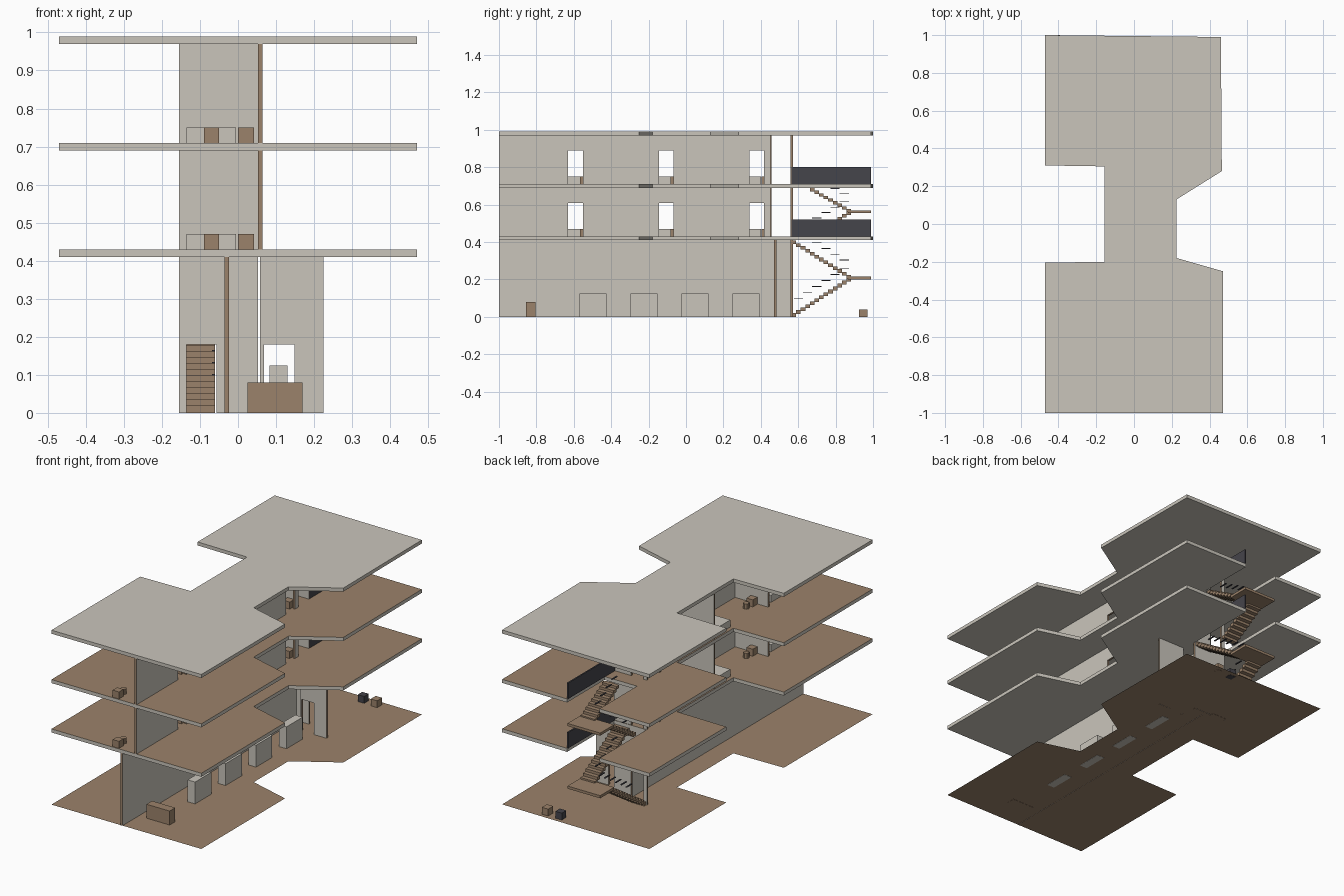
import bpy, bmesh

if "Cube" in bpy.data.objects:
    bpy.data.objects.remove(bpy.data.objects["Cube"])


def material(name, rgb):
    m = bpy.data.materials.new(name)
    m.use_nodes = True
    m.diffuse_color = (*rgb, 1)
    m.node_tree.nodes["Principled BSDF"].inputs["Base Color"].default_value = (*rgb, 1)
    return m


LIGHT = material("warm light grey", (0.59, 0.56, 0.50))
BROWN = material("wood brown", (0.33, 0.225, 0.145))
DARK = material("charcoal", (0.06, 0.058, 0.07))


def finish(name, bm, mats):
    bmesh.ops.recalc_face_normals(bm, faces=bm.faces)
    me = bpy.data.meshes.new(name)
    bm.to_mesh(me)
    bm.free()
    for m in mats:
        me.materials.append(m)
    ob = bpy.data.objects.new(name, me)
    bpy.context.scene.collection.objects.link(ob)
    return ob


def add_box(bm, x, y, z):
    v = bmesh.ops.create_cube(bm, size=1)["verts"]
    for p in v:
        for i, (a, b) in enumerate((x, y, z)):
            p.co[i] = a if p.co[i] < 0 else b


def box(name, x, y, z, mat):
    bm = bmesh.new()
    add_box(bm, x, y, z)
    return finish(name, bm, [mat])


def prism(points, offset):
    """Extrude a closed outline of 3D points along an offset."""
    bm = bmesh.new()
    f = bm.faces.new([bm.verts.new(p) for p in points])
    ext = bmesh.ops.extrude_face_region(bm, geom=[f], use_keep_orig=True)
    moved = [g for g in ext["geom"] if isinstance(g, bmesh.types.BMVert)]
    bmesh.ops.translate(bm, verts=moved, vec=offset)
    return bm


def wall(name, axis, at, start, end, z0, z1, doors=(), thick=0.012):
    """Thin wall along an axis: light faces, brown rim, door notches."""
    outline = [(start, z0)]
    for a, b in doors:
        outline += [(a, z0), (a, z0 + 0.18), (b, z0 + 0.18), (b, z0)]
    outline += [(end, z0), (end, z1), (start, z1)]
    if axis == "y":
        bm = prism([(at, s, z) for s, z in outline], (thick, 0, 0))
    else:
        bm = prism([(s, at, z) for s, z in outline], (0, thick, 0))
    ob = finish(name, bm, [LIGHT, BROWN])
    across = 0 if axis == "y" else 1
    for p in ob.data.polygons:
        p.material_index = 0 if abs(p.normal[across]) > 0.9 else 1


# Floor plates
FRONT = [(-0.47, -1), (0.47, -1), (0.47, -0.25), (0.225, -0.18),
         (0.225, 0.13), (0.465, 0.28), (0.46, 0.99)]
BACK = [(-0.47, 1), (-0.47, 0.31), (-0.157, 0.305), (-0.157, -0.2), (-0.47, -0.205)]


def slab(name, z, well=None, top=LIGHT):
    notch = []
    if well:
        notch = [(0.05, 0.994), (0.05, well), (-0.155, well), (-0.155, 0.997)]
    bm = prism([(x, y, z) for x, y in FRONT + notch + BACK], (0, 0, 0.02))
    ob = finish(name, bm, [LIGHT, top])
    for p in ob.data.polygons:
        p.material_index = 1 if p.normal.z > 0.9 else 0


bm = bmesh.new()
bm.faces.new([bm.verts.new((x, y, 0.001)) for x, y in FRONT + BACK])
finish("ground_floor", bm, [BROWN])
slab("first_floor_slab", 0.41, 0.575, BROWN)
slab("second_floor_slab", 0.69, 0.66, BROWN)
slab("roof_slab", 0.97)

# Ground storey walls
STAIR_DOOR = [(-0.135, -0.057)]
wall("ground_long_wall", "y", -0.036, -1, 0.562, 0, 0.41)
wall("ground_entry_wall", "x", 0.471, 0.058, 0.225, 0, 0.41, [(0.068, 0.148)])
wall("ground_stair_wall", "x", 0.56, -0.155, 0.052, 0, 0.41, STAIR_DOOR)

# Ground storey furniture
box("reception_desk", (0.025, 0.17), (-0.855, -0.805), (0, 0.08), BROWN)
for i in range(4):
    y = -0.57 + 0.273 * i
    box("display_block", (0.083, 0.13), (y, y + 0.145), (0, 0.125), LIGHT)
box("brown_crate", (0.185, 0.225), (0.925, 0.97), (0, 0.04), BROWN)
box("dark_crate", (0.1, 0.14), (0.93, 0.97), (0, 0.04), DARK)

# Upper storeys: walls, three rooms each, stairwell railing
ROOM = 0.485
for z in (0.43, 0.71):
    top = z + 0.26
    doors = [(-0.63 + ROOM * k, -0.552 + ROOM * k) for k in range(3)]
    wall("upper_long_wall", "y", 0.052, -1, 0.452, z, top, doors)
    wall("upper_stair_wall", "x", 0.56, -0.155, 0.052, z, top, STAIR_DOOR)
    box("stair_railing", (0.045, 0.053), (0.565, 0.99), (z, z + 0.09), DARK)
    for k in range(3):
        s = ROOM * k
        wall("room_wall", "x", -0.525 + s, -0.155, 0.052, z, top)
        box("bed", (-0.135, -0.005), (-0.69 + s, -0.568 + s), (z, z + 0.04), LIGHT)
        box("cabinet", (0, 0.042), (-0.567 + s, -0.527 + s), (z, z + 0.04), BROWN)
        box("table", (-0.09, -0.05), (-0.995 + s, -0.955 + s), (z, z + 0.04), BROWN)
        bm = bmesh.new()
        bmesh.ops.create_cone(bm, cap_ends=True, segments=8, radius1=0.016,
                              radius2=0.016, depth=0.03)
        bmesh.ops.translate(bm, verts=bm.verts, vec=(-0.07, -0.925 + s, z + 0.015))
        finish("stool", bm, [BROWN])


# Staircases: two flights, a landing and stepped handrail bars
def flight(x, rail_x, y0, direction, z0, height, n):
    steps, bars = bmesh.new(), bmesh.new()
    rise, run = height / n, 0.0245
    for i in range(n):
        y = sorted((y0 + direction * run * i, y0 + direction * run * (i + 1)))
        z = z0 + rise * i
        add_box(steps, x, y, (z, z + rise * 1.25))
        if i % 2 == 1:
            add_box(bars, (rail_x - 0.004, rail_x + 0.004),
                    (y[0] - 0.012, y[1] + 0.012), (z + 0.082, z + 0.086))
    finish("stair_flight", steps, [BROWN])
    finish("handrail_bars", bars, [DARK])


for z, half, n in ((0, 0.205, 13), (0.43, 0.13, 9)):
    start = 0.883 - 0.0245 * n
    flight((-0.15, -0.06), -0.064, start, 1, z, half, n)
    box("stair_landing", (-0.155, 0.05), (0.865, 0.99), (z + half - 0.005, z + half + 0.01), BROWN)
    flight((-0.045, 0.045), -0.04, 0.883, -1, z + half, half - 0.005, n)
